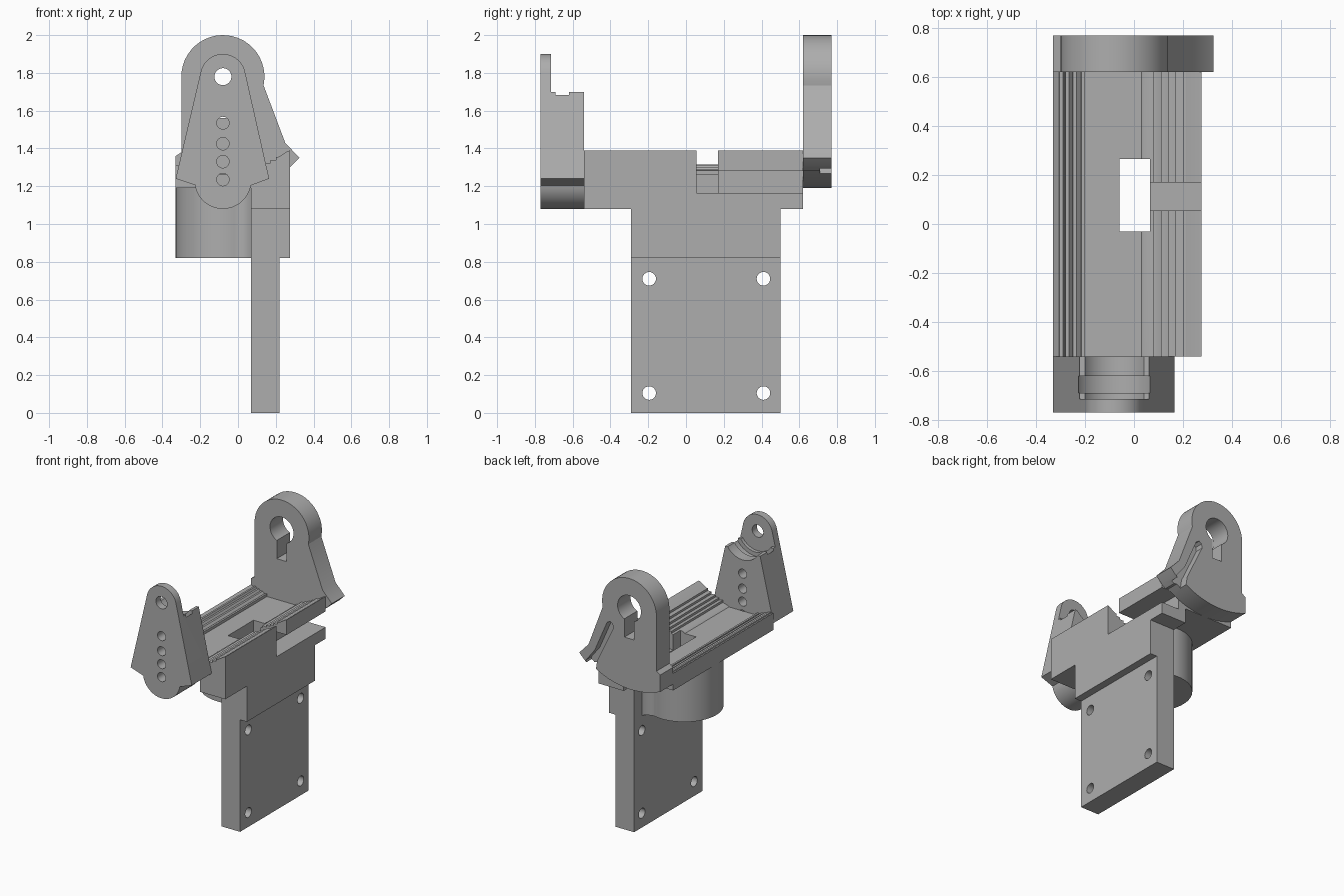
import bpy, bmesh
from math import cos, sin, radians, pi
from mathutils import Vector

if "Cube" in bpy.data.objects:
    bpy.data.objects.remove(bpy.data.objects["Cube"])

grey = bpy.data.materials.new("mid grey plastic")
grey.use_nodes = True
GREY = (0.42, 0.42, 0.42, 1)
grey.diffuse_color = GREY
grey.node_tree.nodes["Principled BSDF"].inputs["Base Color"].default_value = GREY


def arc(cx, cy, r, a0, a1, n=24):
    """Points on an arc, angles in degrees."""
    angles = [radians(a0 + (a1 - a0) * i / n) for i in range(n + 1)]
    return [(cx + r * cos(a), cy + r * sin(a)) for a in angles]


def circle(cx, cy, r, n=40):
    return arc(cx, cy, r, 0, 360, n)[:-1]


def prism(name, axis, pts, lo, hi):
    """Extrude a 2D outline along one axis between lo and hi."""
    place = {"x": lambda p, d: (d, p[0], p[1]),
             "y": lambda p, d: (p[0], d, p[1]),
             "z": lambda p, d: (p[0], p[1], d)}[axis]
    bm = bmesh.new()
    face = bm.faces.new([bm.verts.new(place(p, lo)) for p in pts])
    out = bmesh.ops.extrude_face_region(bm, geom=[face])
    moved = [v for v in out["geom"] if isinstance(v, bmesh.types.BMVert)]
    step = Vector(place((0, 0), hi - lo))
    bmesh.ops.translate(bm, vec=step, verts=moved)
    bmesh.ops.recalc_face_normals(bm, faces=bm.faces)
    mesh = bpy.data.meshes.new(name)
    bm.to_mesh(mesh)
    bm.free()
    mesh.materials.append(grey)
    obj = bpy.data.objects.new(name, mesh)
    bpy.context.collection.objects.link(obj)
    return obj


def box(name, x, y, z):
    return prism(name, "z", [(x[0], y[0]), (x[1], y[0]), (x[1], y[1]), (x[0], y[1])], *z)


def combine(obj, others, operation="DIFFERENCE"):
    """Apply booleans and drop the helper solids."""
    bpy.context.view_layer.objects.active = obj
    for other in others:
        other.hide_render = True
        mod = obj.modifiers.new("bool", "BOOLEAN")
        mod.operation = operation
        mod.solver = "EXACT"
        mod.object = other
        bpy.ops.object.modifier_apply(modifier=mod.name)
        bpy.data.objects.remove(other)


AX, AZ = -0.08, 1.78          # pivot axis shared by both end plates

# Front end plate: flared outline with a rounded head and foot
outline = (arc(AX, AZ, 0.12, 12, 168) + [(-0.33, 1.24), (-0.225, 1.205)]
           + arc(AX, 1.23, 0.15, 190, 350) + [(0.165, 1.24)])
front_plate = prism("front_plate", "y", outline, -0.77, -0.54)
combine(front_plate, [
    box("head_cut", (-0.5, 0.5), (-0.715, -0.5), (1.7, 2.0)),
    prism("cradle_cut", "y", circle(AX, AZ, 0.145), -0.715, -0.5),
    prism("cradle_groove", "y", circle(AX, AZ, 0.175), -0.69, -0.62),
    prism("pivot_hole", "y", circle(AX, AZ, 0.045), -0.9, -0.4),
] + [prism("pin_hole", "y", circle(AX, z, 0.033, 24), -0.9, -0.4)
     for z in (1.535, 1.425, 1.33, 1.235)])

# Rear end plate: big round head, sloping clip arm on one side
outline = (arc(AX, AZ, 0.22, -12, 180)
           + [(-0.30, 1.38), (-0.33, 1.36)]
           + arc(-0.1, AZ, 0.59, 247, 303, 16)
           + [(0.245, 1.28), (0.28, 1.305), (0.325, 1.35), (0.25, 1.43)])
rear_plate = prism("rear_plate", "y", outline, 0.62, 0.77)
slot = [(0.05, 1.6), (0.055, 1.63), (0.075, 1.645), (0.1, 1.63),
        (0.2, 1.40), (0.27, 1.31), (0.24, 1.2), (0.2, 1.2), (0.18, 1.33)]
combine(rear_plate, [
    prism("bore", "y", circle(AX, AZ, 0.095), 0.5, 0.9),
    box("key_slot", (-0.12, -0.04), (0.5, 0.9), (1.56, 1.75)),
    prism("clip_slot", "y", slot, 0.71, 0.9),
])

# Saddle: long cradle whose curved top carries fine lengthwise ridges
top = [(0.275, 1.39), (0.262, 1.385)]
for x in (0.2, 0.17, 0.14, 0.11, 0.08):
    z = AZ - (0.52 ** 2 - (x - AX) ** 2) ** 0.5
    top += [(x + 0.012, z + 0.012), (x, z + 0.012), (x, z - 0.004)]
top += [(0.04, 1.27), (0.03, 1.262), (-0.2, 1.262)]
for x in (-0.2, -0.235, -0.265, -0.29):
    z = AZ - (0.52 ** 2 - (x - AX) ** 2) ** 0.5
    top += [(x, z + 0.008), (x - 0.014, z + 0.008), (x - 0.016, z)]
top += [(-0.33, 1.315)]
profile = top + [(-0.33, 1.19), (0.07, 1.19), (0.07, 1.08), (0.275, 1.08)]
saddle = prism("saddle", "y", profile, -0.54, 0.62)

# Lower block and round socket with flared web under the saddle
lower_block = box("lower_block", (0.07, 0.275), (-0.29, 0.50), (0.82, 1.10))
CY = 0.12
socket = prism("socket", "z", circle(-0.07, CY, 0.26, 64), 0.82, 1.2)
flare = arc(-0.01, CY - 0.35, 0.1, 90, 30, 8)
web_pts = ([(-0.07, CY - 0.25)] + flare + [(0.08, CY - 0.34), (0.08, CY + 0.34)]
           + [(x, 2 * CY - y) for x, y in reversed(flare)] + [(-0.07, CY + 0.25)])
web = prism("web", "z", web_pts, 0.82, 1.2)
combine(saddle, [lower_block, socket, web], "UNION")
combine(saddle, [
    box("window", (-0.06, 0.065), (-0.03, 0.265), (0.5, 1.6)),
    box("side_notch", (0.06, 0.4), (0.055, 0.17), (1.165, 1.6)),
    box("side_groove", (0.13, 0.4), (0.16, 0.62), (1.165, 1.28)),
])

# Mounting plate with four screw holes
mount_plate = box("mount_plate", (0.07, 0.22), (-0.29, 0.50), (0, 0.82))
combine(mount_plate, [prism("screw_hole", "x", circle(y, z, 0.036, 24), -0.5, 0.5)
                      for y in (-0.195, 0.41) for z in (0.105, 0.71)])

for obj in (front_plate, rear_plate, saddle, mount_plate):
    bpy.ops.object.select_all(action="DESELECT")
    obj.select_set(True)
    bpy.context.view_layer.objects.active = obj
    bpy.ops.object.shade_smooth_by_angle(angle=radians(25))
